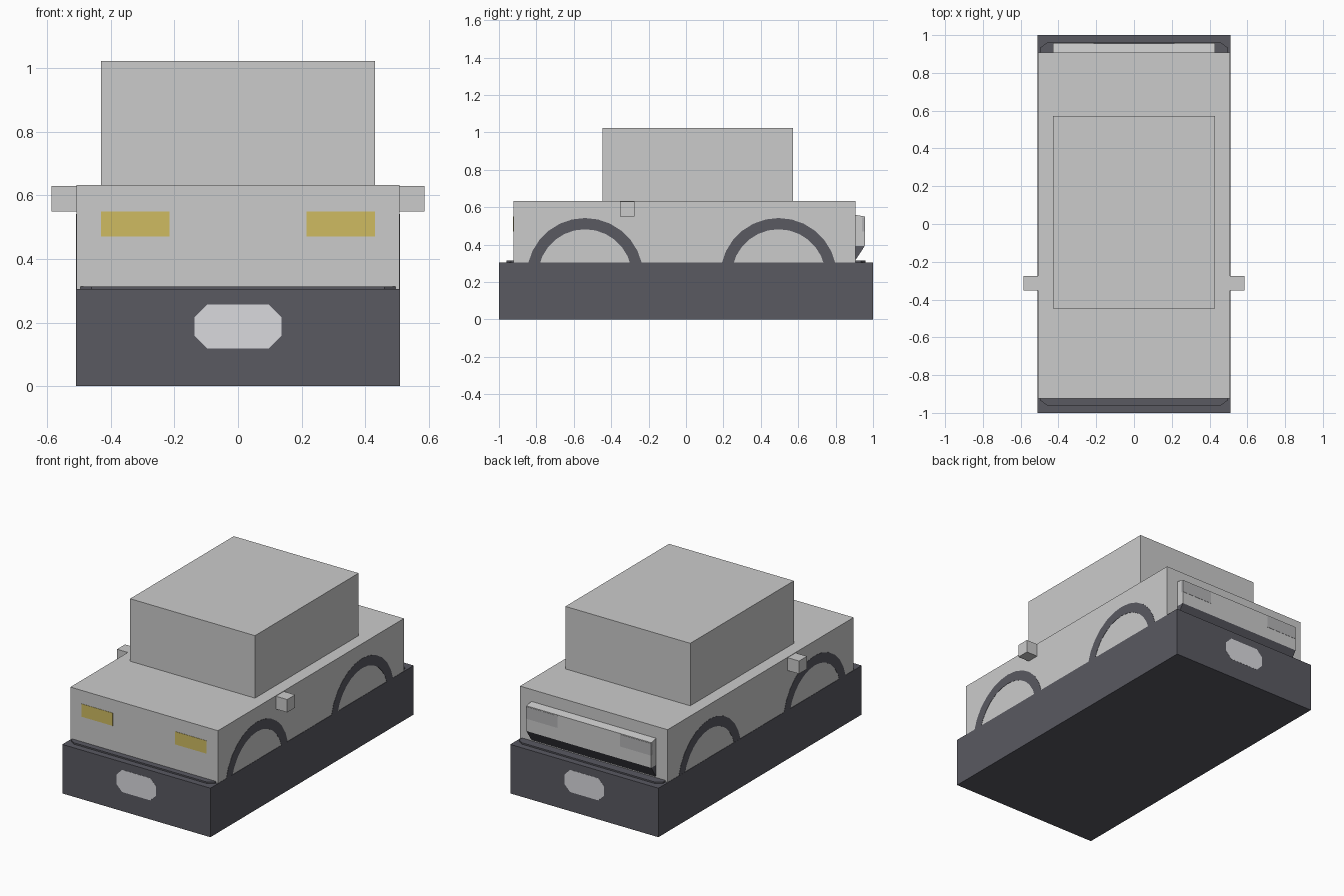
import bpy, bmesh, math

if "Cube" in bpy.data.objects:
    bpy.data.objects.remove(bpy.data.objects["Cube"])


def material(name, rgb):
    m = bpy.data.materials.new(name)
    m.diffuse_color = (*rgb, 1)
    m.use_nodes = True
    m.node_tree.nodes["Principled BSDF"].inputs["Base Color"].default_value = m.diffuse_color
    return m


dark = material("dark_trim", (0.10, 0.10, 0.12))
yellow = material("headlight_yellow", (0.62, 0.50, 0.12))
lamp = material("lamp_grey", (0.45, 0.45, 0.46))
pale = material("plate_grey", (0.70, 0.70, 0.73))


def box(name, x, y, z, mat=None):
    """Box from (min, max) pairs."""
    bpy.ops.mesh.primitive_cube_add(size=1, location=[sum(r) / 2 for r in (x, y, z)])
    ob = bpy.context.object
    ob.name = name
    ob.scale = [r[1] - r[0] for r in (x, y, z)]
    bpy.ops.object.transform_apply(location=False, rotation=False, scale=True)
    if mat:
        ob.data.materials.append(mat)
    return ob


def prism(name, profile, axis, lo, hi, mat=None):
    """Extrude a 2D profile along x (profile = y,z), y (x,z) or z (x,y)."""
    bm = bmesh.new()
    place = {"x": lambda a, b, t: (t, a, b), "y": lambda a, b, t: (a, t, b),
             "z": lambda a, b, t: (a, b, t)}[axis]
    face = bm.faces.new([bm.verts.new(place(a, b, lo)) for a, b in profile])
    ext = bmesh.ops.extrude_face_region(bm, geom=[face], use_keep_orig=True)
    move = [v for v in ext["geom"] if isinstance(v, bmesh.types.BMVert)]
    bmesh.ops.translate(bm, verts=move, vec=place(0, 0, hi - lo))
    bmesh.ops.recalc_face_normals(bm, faces=bm.faces)
    me = bpy.data.meshes.new(name)
    bm.to_mesh(me)
    bm.free()
    ob = bpy.data.objects.new(name, me)
    bpy.context.collection.objects.link(ob)
    if mat:
        me.materials.append(mat)
    return ob


# Main masses
base = box("base", (-0.51, 0.51), (-1, 1), (0, 0.305), dark)
box("body", (-0.508, 0.508), (-0.923, 0.907), (0.305, 0.633))
box("cabin", (-0.43, 0.43), (-0.447, 0.572), (0.633, 1.022))

# Wheel arches: half-rings rising out of the base on both sides
N, cz, r_out, r_in = 14, 0.23, 0.312, 0.252
for label, cy in (("front", -0.54), ("rear", 0.495)):
    arc = [math.pi * i / N for i in range(N + 1)]
    ring = [(cy + r_out * math.cos(a), cz + r_out * math.sin(a)) for a in arc]
    ring += [(cy + r_in * math.cos(a), cz + r_in * math.sin(a)) for a in reversed(arc)]
    for side, s in (("left", -1), ("right", 1)):
        prism(f"{label}_{side}_wheel_arch", ring, "x", s * 0.48, s * 0.5095, dark)

for side, s in (("left", -1), ("right", 1)):
    # Side mirrors
    box(f"{side}_mirror", sorted((s * 0.508, s * 0.586)), (-0.353, -0.275), (0.55, 0.63))
    # Lights
    lx = sorted((s * 0.215, s * 0.43))
    box(f"{side}_headlight", lx, (-0.925, -0.91), (0.47, 0.55), yellow)
    box(f"{side}_tail_light", lx, (0.94, 0.9575), (0.47, 0.545), lamp)

# Rear panel with a dark slanted underside
panel = prism("rear_panel", [(0.90, 0.56), (0.956, 0.55), (0.956, 0.393), (0.90, 0.393)],
              "x", -0.43, 0.43)
prism("rear_panel_underside", [(0.90, 0.393), (0.956, 0.393), (0.90, 0.308)],
      "x", -0.43, 0.43, dark)

# Bumper lips and number plates at both ends
px, pz, c, mid = 0.137, 0.069, 0.04, 0.188
octagon = [(-px, mid - pz + c), (-px + c, mid - pz), (px - c, mid - pz), (px, mid - pz + c),
           (px, mid + pz - c), (px - c, mid + pz), (-px + c, mid + pz), (-px, mid + pz - c)]
for end, s in (("front", -1), ("rear", 1)):
    lip = [(-0.495, s * 0.89), (-0.495, s * 0.935), (-0.46, s * 0.96),
           (0.46, s * 0.96), (0.495, s * 0.935), (0.495, s * 0.89)]
    prism(f"{end}_bumper_lip", lip, "z", 0.295, 0.314, dark)
    prism(f"{end}_plate", octagon, "y", s * 0.99, s * 1.001, pale)
